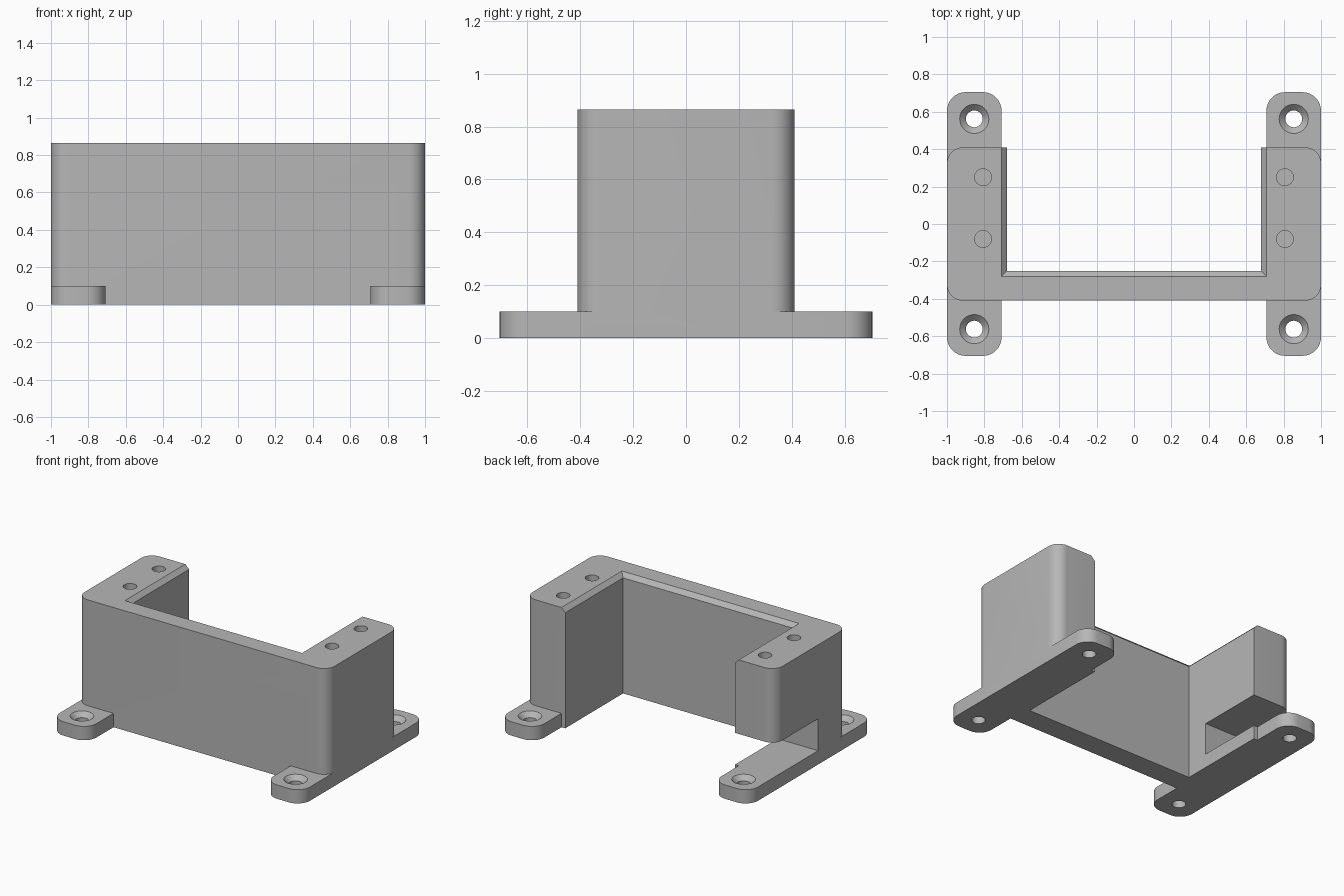
import bpy, bmesh
from math import sin, cos, pi, radians

cube = bpy.data.objects.get("Cube")
if cube:
    bpy.data.objects.remove(cube, do_unlink=True)

grey = bpy.data.materials.new("plain grey")
grey.use_nodes = True
GREY = (0.47, 0.47, 0.47, 1)
grey.diffuse_color = GREY
grey.node_tree.nodes["Principled BSDF"].inputs["Base Color"].default_value = GREY


def rect(x0, x1, y0, y1):
    return [(x0, y0), (x1, y0), (x1, y1), (x0, y1)]


def rounded(x0, x1, y0, y1, r, steps=8):
    """Rectangle outline with rounded corners."""
    corners = [(x1 - r, y1 - r), (x0 + r, y1 - r), (x0 + r, y0 + r), (x1 - r, y0 + r)]
    return [(cx + r * cos(a), cy + r * sin(a))
            for q, (cx, cy) in enumerate(corners)
            for a in ((q + i / steps) * pi / 2 for i in range(steps + 1))]


def circle(x, y, r, n=32):
    return [(x + r * cos(2 * pi * i / n), y + r * sin(2 * pi * i / n)) for i in range(n)]


def loft(name, *levels):
    """Closed solid through (z, outline) levels with equal point counts."""
    bm = bmesh.new()
    rings = [[bm.verts.new((x, y, z)) for x, y in pts] for z, pts in levels]
    n = len(rings[0])
    bm.faces.new(rings[0][::-1])
    bm.faces.new(rings[-1])
    for a, b in zip(rings, rings[1:]):
        for i in range(n):
            j = (i + 1) % n
            bm.faces.new((a[i], a[j], b[j], b[i]))
    bmesh.ops.recalc_face_normals(bm, faces=bm.faces)
    mesh = bpy.data.meshes.new(name)
    bm.to_mesh(mesh)
    bm.free()
    mesh.materials.append(grey)
    obj = bpy.data.objects.new(name, mesh)
    bpy.context.collection.objects.link(obj)
    return obj


def combine(target, other, operation):
    """Boolean the helper into the target, then drop the helper."""
    other.hide_render = True
    mod = target.modifiers.new(operation, 'BOOLEAN')
    mod.operation, mod.solver, mod.object = operation, 'EXACT', other
    bpy.context.view_layer.objects.active = target
    bpy.ops.object.modifier_apply(modifier=mod.name)
    bpy.data.objects.remove(other, do_unlink=True)


TOP, FOOT_TOP = 0.865, 0.1

# U-shaped housing with rounded outer corners
housing = loft("housing", *[(z, rounded(-1, 1, -0.41, 0.41, 0.085)) for z in (0, TOP)])


# Open bay with a chamfered upper rim
def bay(grow):
    return rect(-0.678 - grow, 0.678 + grow, -0.25 - grow, 0.8)


combine(housing, loft("bay_cutter", (-0.1, bay(0)), (TOP - 0.03, bay(0)),
                      (TOP + 0.03, bay(0.06))), 'DIFFERENCE')

# Cable notch under the back of the right arm
notch = rect(-1.2, -0.5, -0.08, 0.6)
combine(housing, loft("notch_cutter", (FOOT_TOP, notch), (0.33, notch)), 'DIFFERENCE')

for side in (-1, 1):
    # Blind screw holes in the top of each arm
    for y in (-0.08, 0.25):
        hole = circle(side * 0.807, y, 0.045)
        combine(housing, loft("screw_cutter", (0.5, hole), (TOP + 0.1, hole)), 'DIFFERENCE')

    # Mounting foot with countersunk holes at both ends
    x0, x1 = sorted((side * 0.708, side))
    foot = loft("foot", *[(z, rounded(x0, x1, -0.705, 0.705, 0.1)) for z in (0, FOOT_TOP)])
    for y in (-0.562, 0.562):
        levels = [(-0.1, 0.045), (FOOT_TOP - 0.033, 0.045), (FOOT_TOP + 0.033, 0.111)]
        combine(foot, loft("countersink_cutter",
                           *[(z, circle(side * 0.854, y, r)) for z, r in levels]), 'DIFFERENCE')
    combine(housing, foot, 'UNION')

housing.name = "mounting_housing"
bpy.ops.object.select_all(action='DESELECT')
housing.select_set(True)
bpy.context.view_layer.objects.active = housing
bpy.ops.object.shade_smooth_by_angle(angle=radians(30))
